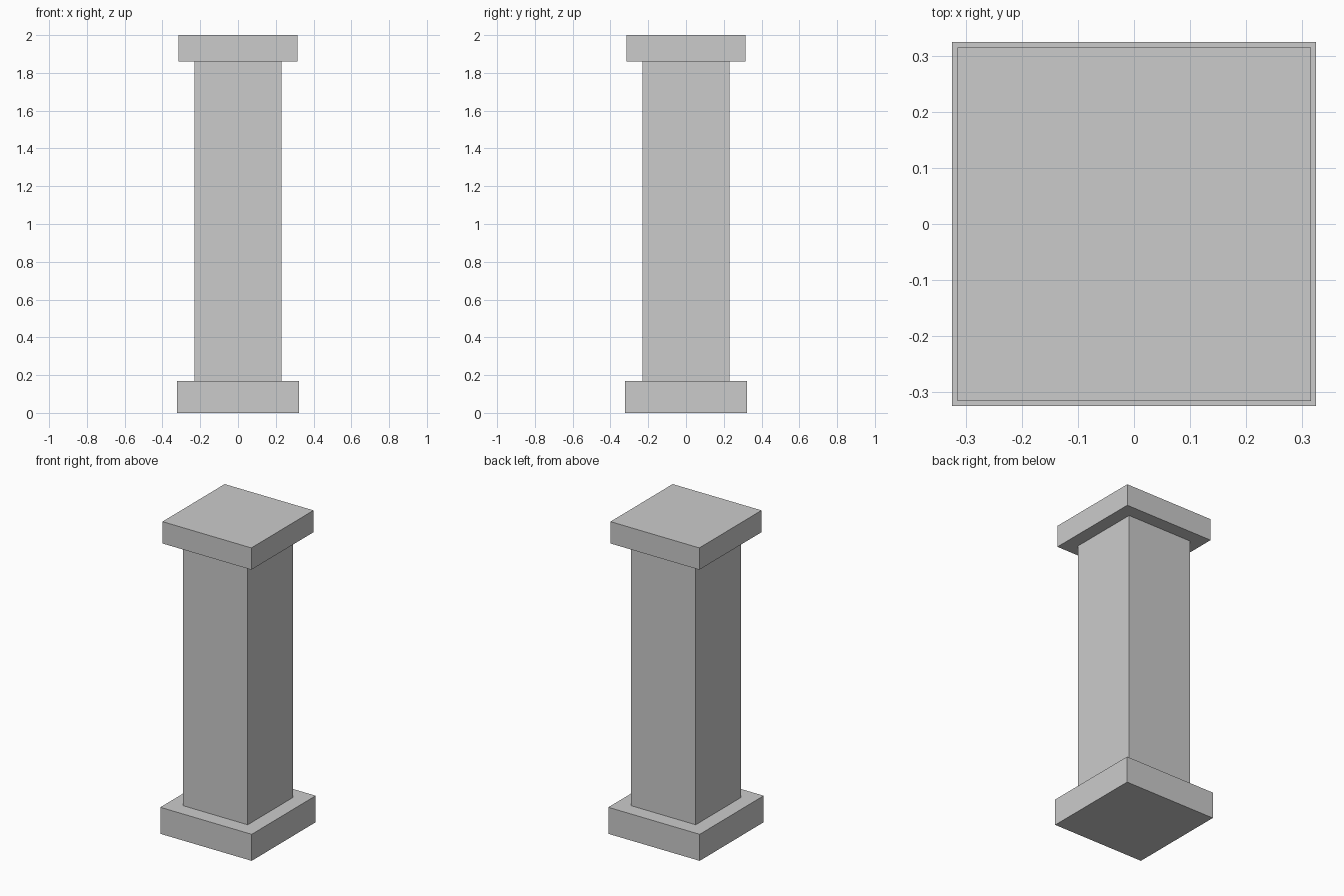
import bpy

if "Cube" in bpy.data.objects:
    bpy.data.objects.remove(bpy.data.objects["Cube"])


def block(name, width, z0, z1):
    """Square block centred on the z axis between two heights."""
    bpy.ops.mesh.primitive_cube_add(size=1, location=(0, 0, (z0 + z1) / 2))
    obj = bpy.context.object
    obj.name = name
    obj.scale = (width, width, z1 - z0)
    bpy.ops.object.transform_apply(location=False, rotation=False, scale=True)
    return obj


# Square pillar: plinth, shaft and cap
block("base_plinth", 0.648, 0.0, 0.17)
block("shaft", 0.46, 0.17, 1.86)
block("cap", 0.63, 1.86, 2.0)
